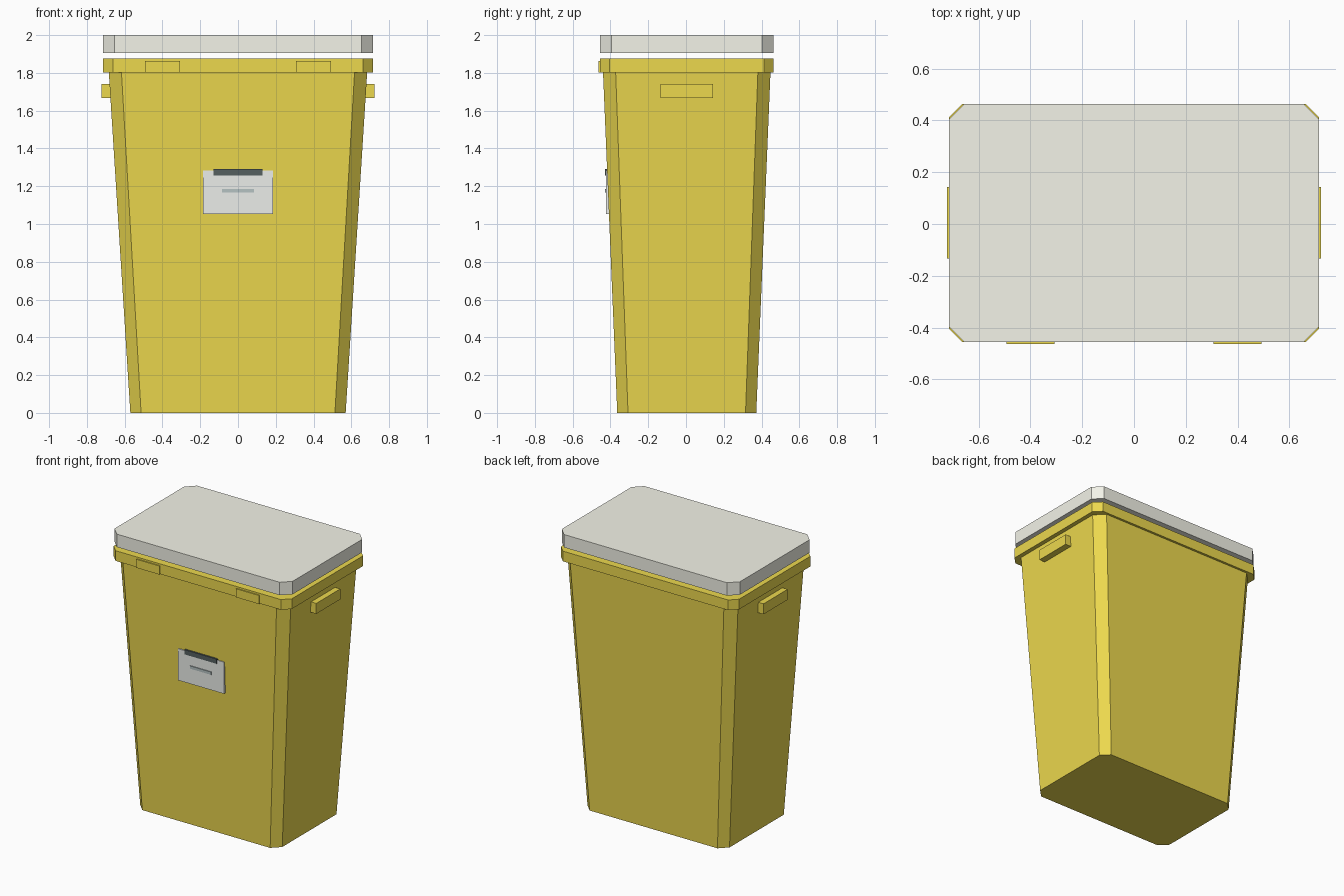
import bpy, bmesh

if "Cube" in bpy.data.objects:
    bpy.data.objects.remove(bpy.data.objects["Cube"])

CY = 0.004  # depth centre of the bin (front clips shift it slightly)


def material(name, rgb):
    m = bpy.data.materials.new(name)
    m.diffuse_color = (*rgb, 1)
    m.use_nodes = True
    m.node_tree.nodes["Principled BSDF"].inputs["Base Color"].default_value = m.diffuse_color
    return m


YELLOW = material("yellow_plastic", (0.84, 0.69, 0.076))
PALE = material("pale_lid", (0.90, 0.90, 0.81))
WHITE = material("plate_white", (0.83, 0.85, 0.82))
DARK = material("dark_trim", (0.09, 0.115, 0.115))
SLOT = material("slot_grey", (0.46, 0.54, 0.54))


def finish(name, bm, mat):
    bmesh.ops.recalc_face_normals(bm, faces=bm.faces)
    mesh = bpy.data.meshes.new(name)
    bm.to_mesh(mesh)
    bm.free()
    mesh.materials.append(mat)
    ob = bpy.data.objects.new(name, mesh)
    bpy.context.collection.objects.link(ob)
    return ob


def chamfered_prism(name, sections, mat):
    """Loft chamfered rectangles given as (half_x, half_y, chamfer, z)."""
    bm = bmesh.new()
    rings = []
    for hx, hy, c, z in sections:
        pts = []
        for sx, sy in ((1, 1), (-1, 1), (-1, -1), (1, -1)):
            pair = [(sx * hx, sy * (hy - c)), (sx * (hx - c), sy * hy)]
            pts += pair if sx * sy > 0 else pair[::-1]
        rings.append([bm.verts.new((x, y + CY, z)) for x, y in pts])
    for a, b in zip(rings, rings[1:]):
        for i in range(8):
            j = (i + 1) % 8
            bm.faces.new((a[i], a[j], b[j], b[i]))
    bm.faces.new(rings[0])
    bm.faces.new(rings[-1])
    return finish(name, bm, mat)


def box(name, x, y, z, mat):
    """Box from (min, max) ranges."""
    bm = bmesh.new()
    bmesh.ops.create_cube(bm, size=1)
    for v in bm.verts:
        v.co = [r[0] if c < 0 else r[1] for c, r in zip(v.co, (x, y, z))]
    return finish(name, bm, mat)


# Tapered body, rim collar and raised lid
chamfered_prism("body", [(0.57, 0.368, 0.057, 0), (0.685, 0.444, 0.067, 1.82)], YELLOW)
chamfered_prism("rim", [(0.715, 0.46, 0.052, 1.803), (0.715, 0.46, 0.052, 1.877)], YELLOW)
chamfered_prism("lid", [(0.715, 0.46, 0.061, 1.906), (0.715, 0.46, 0.061, 2.0)], PALE)

# Side handles and front clips, one per side
for side, s in (("left", -1), ("right", 1)):
    box(side + "_handle", sorted((s * 0.66, s * 0.722)), (CY - 0.138, CY + 0.138),
        (1.666, 1.742), YELLOW)
    box(side + "_clip", sorted((s * 0.307, s * 0.493)), (-0.464, -0.44),
        (1.802, 1.864), YELLOW)

# Front plate with dark top bar and slot
box("front_plate", (-0.185, 0.185), (-0.424, -0.40), (1.053, 1.282), WHITE)
box("plate_bar", (-0.13, 0.13), (-0.43, -0.40), (1.258, 1.292), DARK)
box("plate_slot", (-0.085, 0.085), (-0.43, -0.41), (1.166, 1.186), SLOT)
